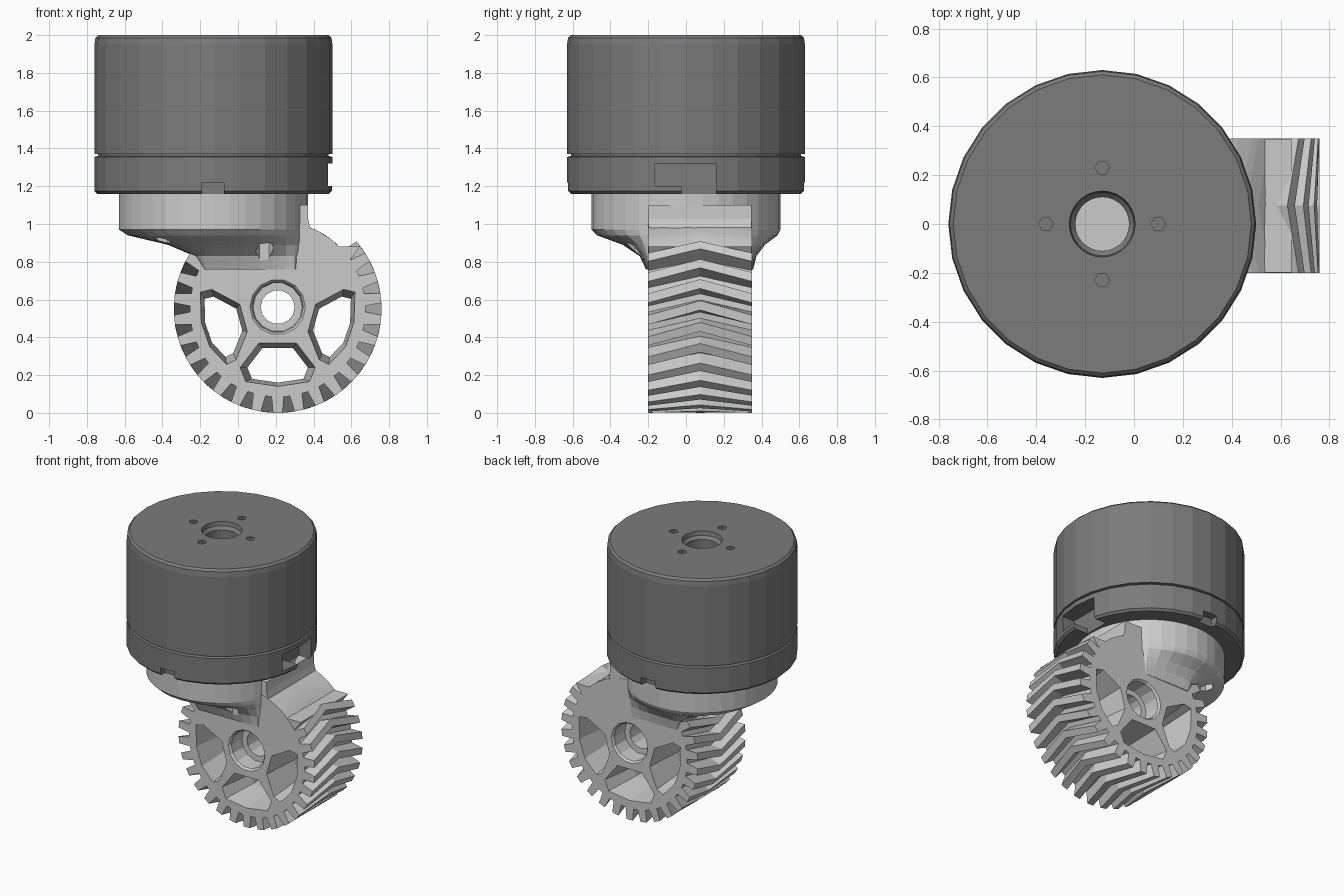
import bpy, bmesh
from math import sin, cos, radians, pi

if "Cube" in bpy.data.objects:
    bpy.data.objects.remove(bpy.data.objects["Cube"])

MX, R = -0.13, 0.63            # motor axis x, motor radius
GX, GZ = 0.21, 0.55            # gear axis
Y0, YM, Y1 = -0.2, 0.075, 0.35  # gear front, middle, back

dark = bpy.data.materials.new("dark_grey")
dark.diffuse_color = (0.2, 0.2, 0.2, 1)
dark.use_nodes = True
dark.node_tree.nodes["Principled BSDF"].inputs["Base Color"].default_value = dark.diffuse_color


def skin(name, rings, mat=None, loop=False):
    """Solid through a list of equal-length point rings; capped, or closed on itself."""
    bm = bmesh.new()
    vs = [[bm.verts.new(p) for p in ring] for ring in rings]
    n = len(vs[0])
    pairs = list(zip(vs, vs[1:])) + ([(vs[-1], vs[0])] if loop else [])
    for a, b in pairs:
        for i in range(n):
            j = (i + 1) % n
            bm.faces.new((a[i], a[j], b[j], b[i]))
    if not loop:
        bm.faces.new(vs[0])
        bm.faces.new(vs[-1])
    bmesh.ops.recalc_face_normals(bm, faces=bm.faces)
    me = bpy.data.meshes.new(name)
    bm.to_mesh(me)
    bm.free()
    ob = bpy.data.objects.new(name, me)
    bpy.context.collection.objects.link(ob)
    if mat:
        me.materials.append(mat)
    return ob


def circle_z(x, y, r, z, n):
    return [(x + r * cos(2 * pi * i / n), y + r * sin(2 * pi * i / n), z) for i in range(n)]


def circle_y(x, z, r, y, n):
    return [(x + r * cos(2 * pi * i / n), y, z + r * sin(2 * pi * i / n)) for i in range(n)]


def box(x0, x1, y0, y1, z0, z1):
    return skin("cutter", [[(x0, y0, z), (x1, y0, z), (x1, y1, z), (x0, y1, z)] for z in (z0, z1)])


def cut(ob, cutters):
    """Subtract each cutter, then remove it."""
    for c in cutters:
        c.hide_render = True
        m = ob.modifiers.new("cut", 'BOOLEAN')
        m.operation, m.solver, m.object = 'DIFFERENCE', 'EXACT', c
        bpy.context.view_layer.objects.active = ob
        bpy.ops.object.modifier_apply(modifier=m.name)
        bpy.data.objects.remove(c)


def lathe(name, profile, n=28):
    return skin(name, [circle_z(MX, 0, r, z, n) for r, z in profile], dark, loop=True)


# Motor bell with shaft opening and four screw holes
bell = lathe("motor_bell", [(0.11, 1.37), (R, 1.37), (R, 1.95), (R - 0.005, 1.985),
                            (R - 0.02, 2.0), (0.135, 2.0), (0.13, 1.97), (0.11, 1.95)])
cut(bell, [skin("cutter", [circle_z(MX + 0.23 * cos(a), 0.23 * sin(a), 0.03, z, 6)
                           for z in (1.85, 2.1)]) for a in (0, pi / 2, pi, 3 * pi / 2)])

# Motor base with connector socket and two side notches
base = lathe("motor_base", [(0.11, 1.165), (R - 0.015, 1.16), (R, 1.175), (R, 1.355),
                            (R - 0.02, 1.36), (R - 0.02, 1.375), (0.11, 1.375)])
cut(base, [box(0.38, 0.6, -0.165, 0.16, 1.2, 1.32), box(0.38, 0.6, -0.025, 0.16, 1.1, 1.25)]
    + [box(-0.19, -0.075, min(s * 0.57, s * 0.7), max(s * 0.57, s * 0.7), 1.1, 1.22) for s in (1, -1)])


# Motor mount: a disc that sweeps in underneath to the gear width
def mount_ring(t, z, n=36):
    ring = []
    for x, y, _ in circle_z(MX, 0, 0.5, z, n):
        tx, ty = max(x, -0.16), min(max(y, Y0), Y1)
        ring.append((x + t * (tx - x), y + t * (ty - y), z))
    return ring


mount = skin("motor_mount", [mount_ring(t, z) for t, z in
                             ((0, 1.165), (0, 0.97), (0.1, 0.94), (0.55, 0.89), (0.85, 0.83), (0.96, 0.76))])
cut(mount, [skin("cutter", [circle_z(x, y, 0.05, z, 6) for z in (0.7, 1.14)])
            for x, y in ((0.14, -0.27), (-0.4, -0.27), (-0.4, 0.27))])

# Filleted web joining mount and gear on the right
web = [(0.2, 1.1), (0.37, 1.1), (0.37, 1.03), (0.385, 0.97), (0.42, 0.92), (0.47, 0.89),
       (0.53, 0.88), (0.645, 0.88), (0.58, 0.79), (0.2, 0.76)]
skin("gear_web", [[(x, y, z) for x, z in web] for y in (Y0 + 0.002, Y1 - 0.002)])


# Herringbone gear sector: 12 degree pitch, teeth on the lower arc only
def gear_ring(y, twist):
    pts = []
    for k in range(-10, 20):
        if k <= 10:
            tooth = ((-4, 0.465), (-2.6, 0.55), (2.6, 0.55), (4, 0.465))
        else:
            tooth = ((-4, 0.465), (0, 0.465))
        for da, r in tooth:
            a = radians(270 + 12 * k + da + twist)
            pts.append((GX + r * cos(a), y, GZ + r * sin(a)))
    return pts


gear = skin("herringbone_gear", [gear_ring(Y0, 0), gear_ring(YM, 8), gear_ring(Y1, 0)])


# Gear openings: tapered spoke windows and stepped bearing bore
def window(pts):
    cx = sum(p[0] for p in pts) / len(pts)
    cz = sum(p[1] for p in pts) / len(pts)
    return skin("cutter", [[(cx + s * (x - cx), y, cz + s * (z - cz)) for x, z in pts]
                           for y, s in ((Y0 - 0.01, 1), (YM, 0.8), (Y1 + 0.01, 1))])


side = [(-0.2, 0.64), (-0.14, 0.655), (0.01, 0.575), (0.05, 0.43), (-0.01, 0.28),
        (-0.06, 0.255), (-0.15, 0.35), (-0.195, 0.48)]
low = [(0.11, 0.37), (0.31, 0.37), (0.41, 0.24), (0.38, 0.165), (0.21, 0.14), (0.04, 0.165), (0.01, 0.24)]
bore = [(0.155, -0.01), (0.135, 0.015), (0.13, 0.13), (0.09, 0.131)]
steps = [(r, Y0 + d) for r, d in bore] + [(r, Y1 - d) for r, d in reversed(bore)]
cut(gear, [window(side), window([(2 * GX - x, z) for x, z in side]), window(low),
           skin("cutter", [circle_y(GX, GZ + 0.01, r, y, 14) for r, y in steps])])
